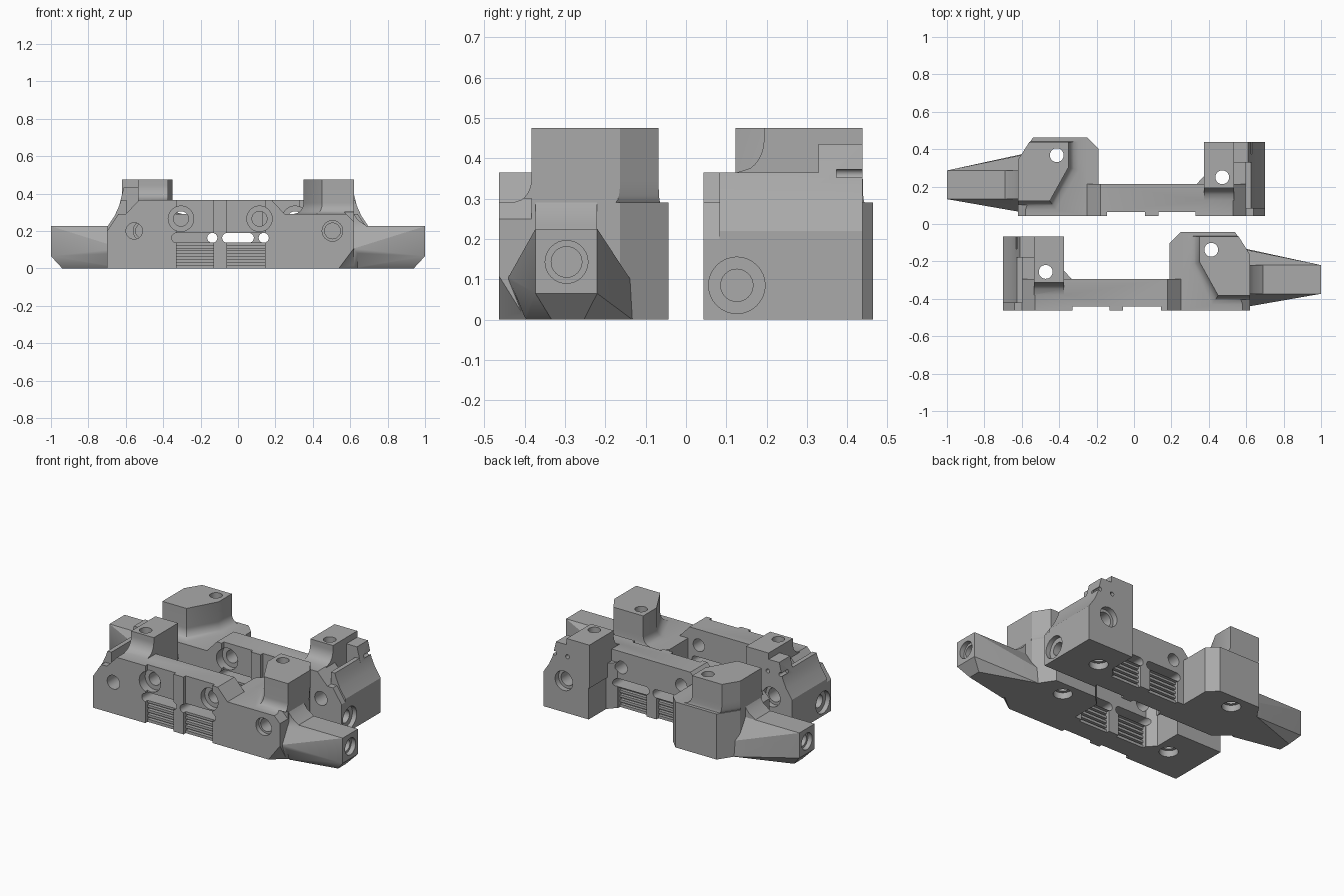
import bpy, bmesh, math
from mathutils import Vector

cube = bpy.data.objects.get("Cube")
if cube:
    bpy.data.objects.remove(cube)

grey = bpy.data.materials.new("Plain grey")
grey.use_nodes = True
grey.diffuse_color = (0.4, 0.4, 0.4, 1)
grey.node_tree.nodes["Principled BSDF"].inputs["Base Color"].default_value = (0.4, 0.4, 0.4, 1)

scene = bpy.context.scene
solids = bpy.data.collections.new("solid_helpers")
cuts = bpy.data.collections.new("cutter_helpers")
for c in (solids, cuts):
    scene.collection.children.link(c)


def finish(bm, name, coll):
    bmesh.ops.recalc_face_normals(bm, faces=bm.faces)
    me = bpy.data.meshes.new(name)
    bm.to_mesh(me)
    bm.free()
    me.materials.append(grey)
    ob = bpy.data.objects.new(name, me)
    ob.hide_render = True
    coll.objects.link(ob)
    return ob


def loft(name, coll, rings):
    """Skin a stack of equal rings and cap both ends."""
    bm = bmesh.new()
    rows = [[bm.verts.new(p) for p in ring] for ring in rings]
    n = len(rows[0])
    for a, b in zip(rows, rows[1:]):
        for i in range(n):
            bm.faces.new((a[i], a[(i + 1) % n], b[(i + 1) % n], b[i]))
    bm.faces.new(rows[0])
    bm.faces.new(rows[-1])
    return finish(bm, name, coll)


def prism_y(name, coll, profile, y0, y1):
    return loft(name, coll, [[(x, y, z) for x, z in profile] for y in (y0, y1)])


def prism_z(name, coll, profile, z0, z1):
    return loft(name, coll, [[(x, y, z) for x, y in profile] for z in (z0, z1)])


def box(name, coll, x0, x1, y0, y1, z0, z1):
    return prism_z(name, coll, [(x0, y0), (x1, y0), (x1, y1), (x0, y1)], z0, z1)


def hull(name, coll, points):
    bm = bmesh.new()
    for p in points:
        bm.verts.new(p)
    bmesh.ops.convex_hull(bm, input=bm.verts[:])
    return finish(bm, name, coll)


def hole(name, start, axis, length, r):
    """Round cutter running from start along axis 0, 1 or 2."""
    rings = []
    for d in (0, length):
        ring = []
        for i in range(32):
            t = math.tau * i / 32
            p = Vector(start)
            p[axis] += d
            p[(axis + 1) % 3] += r * math.cos(t)
            p[(axis + 2) % 3] += r * math.sin(t)
            ring.append(p)
        rings.append(ring)
    return loft(name, cuts, rings)


def flared(name, ring, anchor, flare, base, z0, rise, top):
    """Upright block with a concave fillet round its foot."""
    ax, ay = anchor
    levels = [(base, 1)]
    for i in range(9):
        t = i / 8
        levels.append((z0 + rise * t, 1 - math.sqrt(1 - (1 - t) ** 2)))
    levels.append((top, 0))
    return loft(name, solids, [[(ax + (x - ax) * (1 + flare[0] * o),
                                 ay + (y - ay) * (1 + flare[1] * o), z)
                                for x, y in ring] for z, o in levels])


# Long wall, the base of the union
wall = prism_y("wall", scene.collection,
               [(-.6, 0), (-.6, .29), (-.53, .365), (.18, .365), (.25, .29), (.25, 0)], 0, .17)

# Post end: body, rim, raised rear shoulder and post
prism_y("post_body", solids, [(-.7, 0), (-.7, .2), (-.64, .29), (-.38, .29), (-.38, 0)], 0, .395)
prism_y("end_rim", solids, [(-.7, .1), (-.7, .22), (-.66, .28), (-.635, .335), (-.625, .365),
                            (-.597, .365), (-.597, .1)], .04, .395)
prism_y("shoulder", solids, [(-.66, .2), (-.66, .28), (-.635, .335), (-.61, .435),
                             (-.5, .435), (-.5, .2)], .285, .395)
flared("post", [(-.535, .15), (-.375, .15), (-.375, .395), (-.535, .395)],
       (-.535, .395), (0, .27), .2, .365, .08, .475)
prism_z("corner_gusset", solids, [(-.4, .15), (-.33, .165), (-.38, .22), (-.4, .22)], 0, .29)

# Arm end: body, tower and tapered arm
prism_z("tower_body", solids, [(.19, .1), (.19, .36), (.25, .42), (.54, .42), (.62, .3),
                               (.62, 0), (.24, 0), (.24, .1)], 0, .29)
flared("tower", [(.62, .08), (.45, .08), (.35, .26), (.35, .395), (.56, .395), (.62, .3)],
       (.62, .37), (.2, .16), .2, .29, .06, .475)
hull("arm", solids, [(1, y, z) for y in (.09, .243) for z in (.065, .225)]
     + [(.94, .13, 0), (.94, .21, 0), (.6, .06, 0), (.6, .33, 0), (.6, .02, .1), (.6, .325, .1),
        (.6, .09, .225), (.6, .243, .225)])
prism_y("arm_root", solids, [(.6, .2), (.72, .2), (.68, .232), (.64, .26), (.62, .29), (.6, .29)],
        .09, .243)

# Chamfers on the front of the arm end
hull("low_chamfer", cuts, [(.52, -.01, -.01), (.64, -.01, .15), (.64, .09, -.01), (.64, -.01, -.01)])
hull("top_chamfer", cuts, [(x, y, z) for y in (-.01, .08)
                           for x, z in ((.57, .3), (.64, .3), (.64, .23))])

# Ribbed recesses and through slots
for x0, x1 in ((-.33, -.13), (-.06, .145)):
    box("front_recess", cuts, x0, x1, -.02, .022, -.02, .4)
    box("rear_recess", cuts, x0, x1, .15, .19, -.02, .135)
    for i in range(4):
        z = .018 + .03 * i
        box("front_groove", cuts, x0, x1, .01, .045, z, z + .014)
        box("rear_groove", cuts, x0, x1, .13, .16, z, z + .014)
    s0, s1 = (x0 - .025, x1 + .02)
    slot = []
    for cx, turn in ((s0 + .026, math.pi / 2), (s1 - .026, -math.pi / 2)):
        for i in range(9):
            t = turn + math.pi * i / 8
            slot.append((cx + .026 * math.cos(t), .163 + .026 * math.sin(t)))
    prism_y("slot", cuts, slot, -.02, .2)

# Cross bolts in the wall
for x in (-.305, .115):
    hole("wall_bolt", (x, -.02, .265), 1, .22, .04)
    hole("wall_counterbore", (x, -.02, .265), 1, .08, .068)

# Bolts through the two ends
hole("post_bolt", (-.555, -.02, .2), 1, .44, .044)
hole("post_counterbore", (-.555, .36, .2), 1, .08, .062)
hole("tower_bolt", (.505, -.02, .2), 1, .16, .042)
hole("tower_counterbore", (.505, -.02, .2), 1, .05, .055)
for x in (-.62, -.53):
    hole("pin_hole", (x, .33, .36), 1, .1, .013)
for x, y in ((-.472, .207), (.413, .325)):
    hole("upright_bolt", (x, y, -.02), 2, .52, .037)
    hole("upright_counterbore", (x, y, -.02), 2, .06, .055)

# Bores in the end faces
hole("end_bore", (-.72, .083, .085), 0, .22, .04)
hole("end_counterbore", (-.72, .083, .085), 0, .05, .07)
hole("arm_bore", (.75, .167, .143), 0, .3, .038)
hole("arm_counterbore", (.97, .167, .143), 0, .06, .053)

# Combine everything into one clean part
for op, coll in (("UNION", solids), ("DIFFERENCE", cuts)):
    m = wall.modifiers.new(op.title(), "BOOLEAN")
    m.operation = op
    m.operand_type = "COLLECTION"
    m.collection = coll
    m.solver = "EXACT"
    m.use_self = True
bpy.context.view_layer.update()
deps = bpy.context.evaluated_depsgraph_get()
part = bpy.data.meshes.new_from_object(wall.evaluated_get(deps))

for coll in (solids, cuts):
    for ob in list(coll.objects):
        bpy.data.objects.remove(ob)
    bpy.data.collections.remove(coll)
bpy.data.objects.remove(wall)

# Front part, and its mirrored partner behind
bpy.ops.object.select_all(action="DESELECT")
for name, side, y in (("front_clamp", 1, -.463), ("rear_clamp", -1, .043)):
    bm = bmesh.new()
    bm.from_mesh(part)
    for v in bm.verts:
        v.co = (v.co.x * side, v.co.y + y, v.co.z)
    if side < 0:
        bmesh.ops.reverse_faces(bm, faces=bm.faces)
    me = bpy.data.meshes.new(name)
    bm.to_mesh(me)
    bm.free()
    me.materials.clear()
    me.materials.append(grey)
    for p in me.polygons:
        p.material_index = 0
    ob = bpy.data.objects.new(name, me)
    scene.collection.objects.link(ob)
    ob.select_set(True)
    bpy.context.view_layer.objects.active = ob
bpy.ops.object.shade_smooth_by_angle(angle=math.radians(30))
